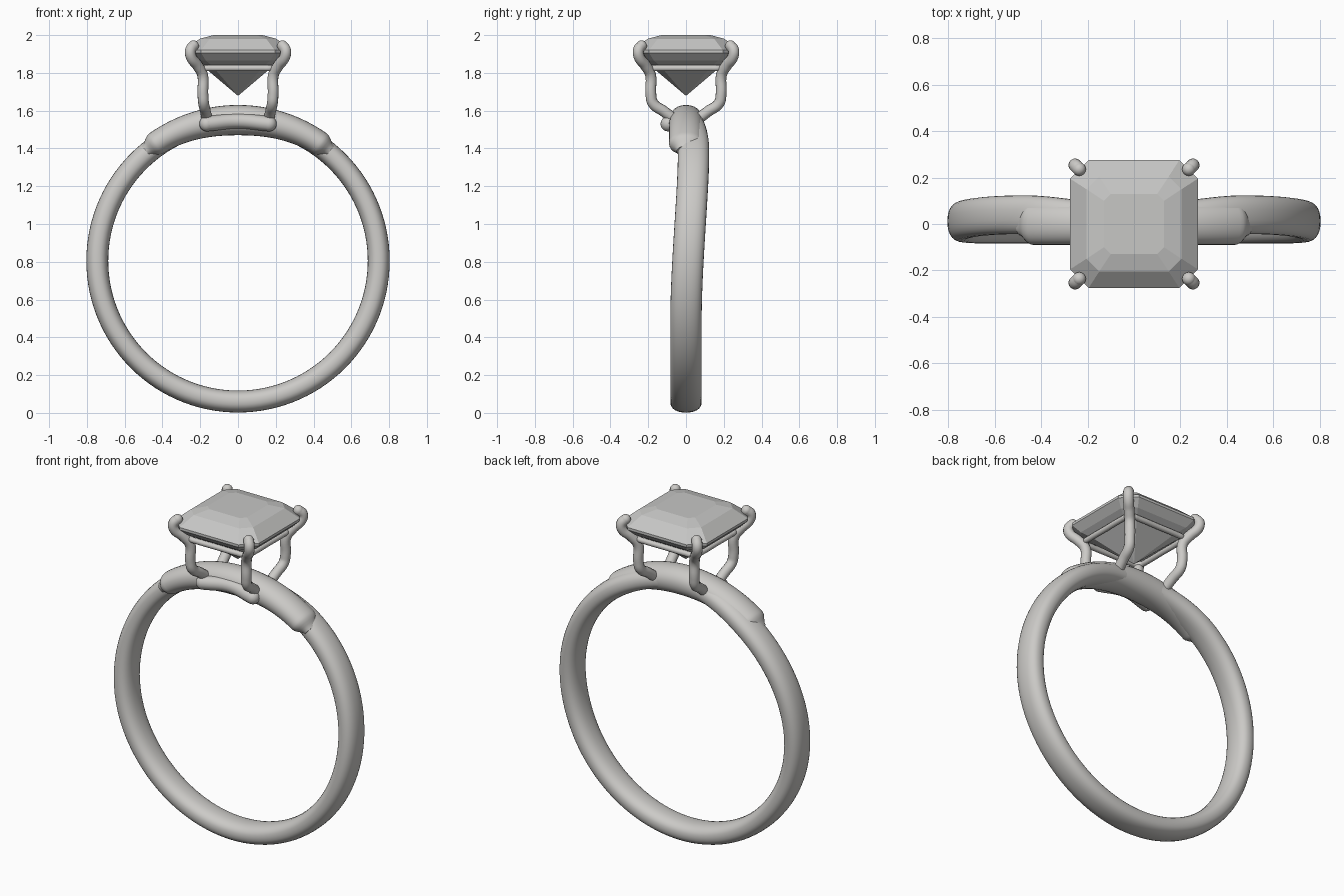
import bpy, bmesh, math
from mathutils import Vector

cube = bpy.data.objects.get("Cube")
if cube:
    bpy.data.objects.remove(cube)

CENTRE_Z = 0.805


def material(name, colour):
    m = bpy.data.materials.new(name)
    m.use_nodes = True
    m.diffuse_color = colour
    m.node_tree.nodes["Principled BSDF"].inputs["Base Color"].default_value = colour
    return m


metal = material("pale metal", (0.6, 0.59, 0.57, 1))
stone = material("clear grey stone", (0.57, 0.57, 0.56, 1))


def finish(name, bm, mat, angle=None):
    bmesh.ops.recalc_face_normals(bm, faces=bm.faces)
    mesh = bpy.data.meshes.new(name)
    bm.to_mesh(mesh)
    bm.free()
    mesh.materials.append(mat)
    ob = bpy.data.objects.new(name, mesh)
    bpy.context.collection.objects.link(ob)
    if angle:
        bpy.ops.object.select_all(action="DESELECT")
        ob.select_set(True)
        bpy.context.view_layer.objects.active = ob
        bpy.ops.object.shade_smooth_by_angle(angle=math.radians(angle))
    return ob


def loft(name, rings, mat, closed=False, angle=None):
    """Skin a list of point rings, capped unless closed."""
    bm = bmesh.new()
    loops = [[bm.verts.new(p) for p in ring] for ring in rings]
    pairs = list(zip(loops, loops[1:]))
    if closed:
        pairs.append((loops[-1], loops[0]))
    else:
        bm.faces.new(loops[0])
        bm.faces.new(loops[-1])
    for a, b in pairs:
        n = len(a)
        for i in range(n):
            j = (i + 1) % n
            bm.faces.new((a[i], a[j], b[j], b[i]))
    return finish(name, bm, mat, angle)


def smooth(t):
    t = max(0, min(1, t))
    return t * t * (3 - 2 * t)


def section(deg, radius, y, half_r, half_y, power, count=28):
    """Rounded cross-section of the band, deg measured from the top."""
    a = math.radians(deg)
    ring = []
    for i in range(count):
        t = math.tau * i / count
        c, s = math.cos(t), math.sin(t)
        r = radius + half_r * math.copysign(abs(c) ** power, c)
        ring.append((r * math.sin(a), y + half_y * math.copysign(abs(s) ** power, s),
                     CENTRE_Z + r * math.cos(a)))
    return ring


# Shank, leaning backward at the shoulders
def lean(deg):
    d = abs(deg)
    return 0.04 * (smooth((115 - d) / 75) if d > 38 else smooth(d / 38))


loft("shank", [section(d, 0.745, lean(d), 0.058, 0.083, 0.85)
               for d in range(-180, 180, 3)], metal, closed=True, angle=60)

# Thicker bridge over the top, with stepped ends
bridge = []
for d in range(-40, 41):
    f = smooth(abs(d) / 38)
    end = 0.55 + 0.45 * smooth((40 - abs(d)) / 5)
    bridge.append(section(d, 0.745 + 0.012 * f, 0, (0.08 - 0.015 * f) * end,
                          0.09 * end, 0.95))
loft("bridge", bridge, metal, angle=50)


def tube(name, points, radius, closed=False):
    """Round wire through the points, with ball ends when open."""
    curve = bpy.data.curves.new(name, "CURVE")
    curve.dimensions = "3D"
    curve.bevel_depth = radius
    curve.bevel_resolution = 4
    curve.resolution_u = 6
    spline = curve.splines.new("BEZIER")
    spline.bezier_points.add(len(points) - 1)
    for bp, p in zip(spline.bezier_points, points):
        bp.co = p
        bp.handle_left_type = bp.handle_right_type = "AUTO"
    spline.use_cyclic_u = closed
    temp = bpy.data.objects.new(name, curve)
    bpy.context.collection.objects.link(temp)
    bpy.context.view_layer.update()
    mesh = bpy.data.meshes.new_from_object(
        temp.evaluated_get(bpy.context.evaluated_depsgraph_get()))
    bpy.data.objects.remove(temp)
    bm = bmesh.new()
    bm.from_mesh(mesh)
    if not closed:
        for p in (points[0], points[-1]):
            ball = bmesh.ops.create_uvsphere(bm, u_segments=16, v_segments=10, radius=radius)
            bmesh.ops.translate(bm, verts=ball["verts"], vec=Vector(p))
    return finish(name, bm, metal, 60)


# Four prongs: foot, upright leg, flared claw
PRONG = [(0.165, 0.07, 1.56), (0.172, 0.115, 1.595), (0.182, 0.175, 1.64),
         (0.186, 0.186, 1.69), (0.188, 0.188, 1.79), (0.215, 0.215, 1.84),
         (0.248, 0.248, 1.885), (0.252, 0.252, 1.92), (0.236, 0.236, 1.943)]
for side, sx in (("left", 1), ("right", -1)):
    for end, sy in (("front", -1), ("back", 1)):
        tube(f"{end}_{side}_prong", [(x * sx, y * sy, z) for x, y, z in PRONG], 0.029)

# Bar at the front of the bridge, joining the prong feet
tube("front_foot_bar", [(-0.165, -0.095, 1.53), (0, -0.07, 1.545), (0.165, -0.095, 1.53)], 0.04)


def octagon(half, cut, z):
    k = half - cut
    return [(half, -k, z), (half, k, z), (k, half, z), (-k, half, z),
            (-half, k, z), (-half, -k, z), (-k, -half, z), (k, -half, z)]


# Square gallery rail under the stone
rail = []
base = octagon(0.2, 0.03, 1.825)
for i, p in enumerate(base):
    q = Vector(base[(i + 1) % len(base)])
    rail += [Vector(p).lerp(q, t) for t in (0.1, 0.5, 0.9)]
tube("gallery_rail", rail, 0.016, closed=True)

# Step-cut stone: table, crown, girdle and pointed pavilion
loft("stone", [octagon(h, c, z) for h, c, z in (
    (0.002, 0.0008, 1.68), (0.185, 0.05, 1.835), (0.235, 0.065, 1.865),
    (0.275, 0.08, 1.905), (0.275, 0.08, 1.92), (0.205, 0.055, 1.98),
    (0.13, 0.03, 2.0))], stone)
